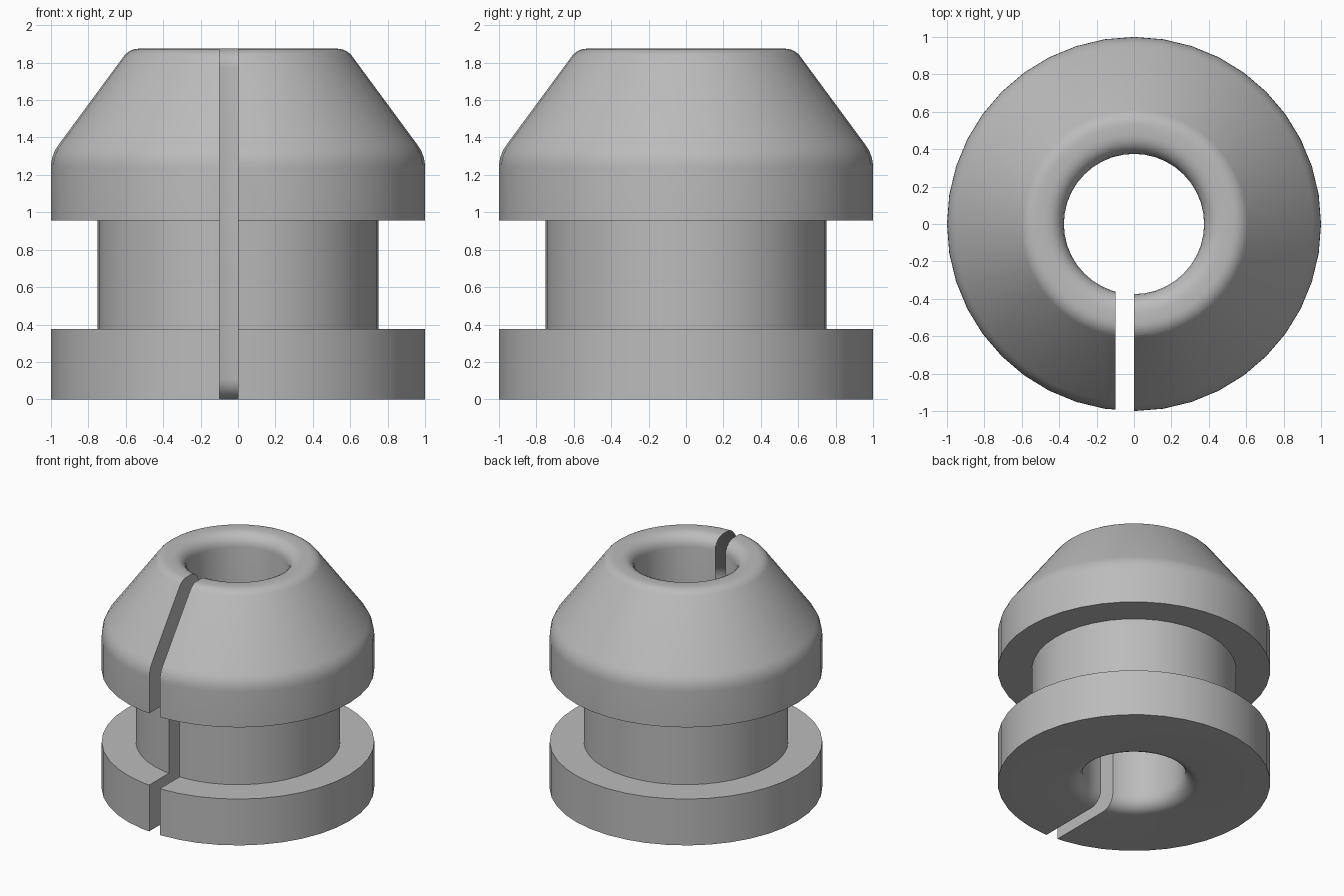
import bpy, bmesh, math

if "Cube" in bpy.data.objects:
    bpy.data.objects.remove(bpy.data.objects["Cube"])

SEGMENTS = 40


def arc(cx, cz, radius, start, end, steps):
    """Points (r, z) along an arc, angles in degrees."""
    angles = [math.radians(start + (end - start) * i / steps) for i in range(steps + 1)]
    return [(cx + radius * math.cos(a), cz + radius * math.sin(a)) for a in angles]


# Half section: rounded bore mouth, lower flange, neck, tapered head
profile = arc(0.485, 0.11, 0.11, 180, 270, 6)
profile += [(1.0, 0.0), (1.0, 0.375), (0.75, 0.375), (0.75, 0.955), (1.0, 0.955)]
profile += arc(0.80, 1.24, 0.20, 0, 38, 5)
profile += arc(0.53, 1.775, 0.10, 38, 90, 5)
profile += arc(0.475, 1.775, 0.10, 90, 180, 5)

# Revolve the section into a closed ring
bm = bmesh.new()
rings = []
for i in range(SEGMENTS):
    a = 2 * math.pi * i / SEGMENTS
    rings.append([bm.verts.new((r * math.cos(a), r * math.sin(a), z)) for r, z in profile])
n = len(profile)
for i in range(SEGMENTS):
    near, far = rings[i], rings[(i + 1) % SEGMENTS]
    for j in range(n):
        k = (j + 1) % n
        bm.faces.new((near[j], far[j], far[k], near[k]))
bmesh.ops.recalc_face_normals(bm, faces=bm.faces)
mesh = bpy.data.meshes.new("grommet")
bm.to_mesh(mesh)
bm.free()
grommet = bpy.data.objects.new("grommet", mesh)
bpy.context.collection.objects.link(grommet)

grey = bpy.data.materials.new("grey rubber")
grey.diffuse_color = (0.5, 0.5, 0.5, 1)
grey.use_nodes = True
grey.node_tree.nodes["Principled BSDF"].inputs["Base Color"].default_value = grey.diffuse_color
mesh.materials.append(grey)

# Narrow slot through the front wall
bpy.ops.mesh.primitive_cube_add(size=1, location=(-0.05, -0.65, 0.95))
cutter = bpy.context.object
cutter.name = "slot_cutter"
cutter.scale = (0.10, 1.1, 2.4)
cutter.data.materials.append(grey)
cutter.hide_render = True

bpy.ops.object.select_all(action='DESELECT')
grommet.select_set(True)
bpy.context.view_layer.objects.active = grommet
cut = grommet.modifiers.new("slot", 'BOOLEAN')
cut.operation = 'DIFFERENCE'
cut.solver = 'EXACT'
cut.object = cutter
bpy.ops.object.modifier_apply(modifier=cut.name)
bpy.data.objects.remove(cutter)

bpy.ops.object.shade_smooth_by_angle(angle=math.radians(35))
